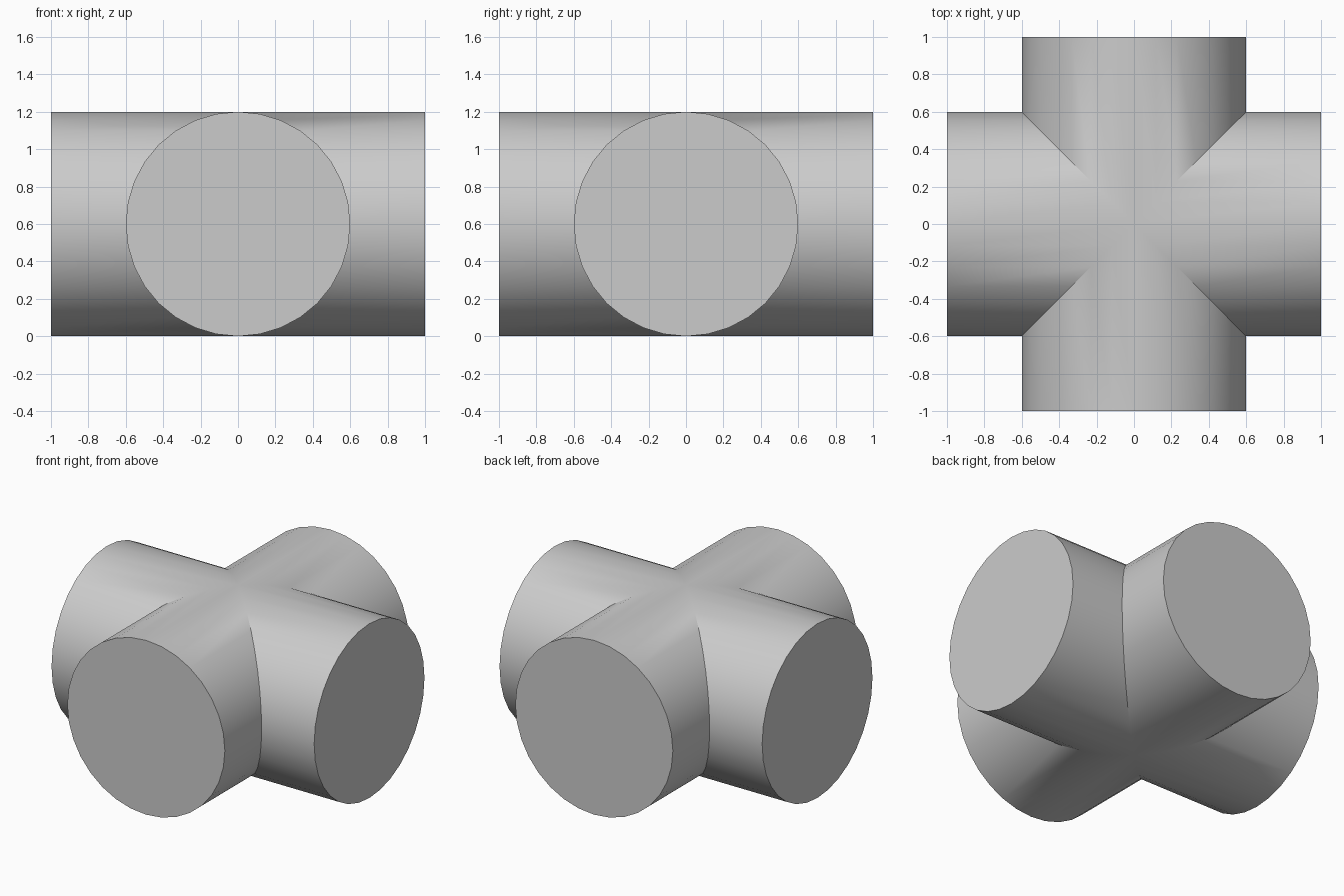
import bpy
import bmesh
from math import sin, cos, pi, radians
from mathutils import Matrix, Vector

RADIUS = 0.6
HALF_LENGTH = 1.0
SIDES = 32

default_cube = bpy.data.objects.get("Cube")
if default_cube:
    bpy.data.objects.remove(default_cube, do_unlink=True)

# Plain grey material
grey = bpy.data.materials.new("grey")
grey.use_nodes = True
colour = (0.6, 0.6, 0.6, 1)
grey.diffuse_color = colour
grey.node_tree.nodes["Principled BSDF"].inputs["Base Color"].default_value = colour


def add_arm(bm, turn):
    """Add one round arm, mitred at the centre against its neighbours."""
    spin = Matrix.Rotation(turn, 3, "Z")
    outer, inner = [], []
    for i in range(SIDES):
        a = 2 * pi * i / SIDES
        x, z = RADIUS * sin(a), RADIUS + RADIUS * cos(a)
        outer.append(bm.verts.new(spin @ Vector((x, HALF_LENGTH, z))))
        inner.append(bm.verts.new(spin @ Vector((x, abs(x), z))))
    for i in range(SIDES):
        j = (i + 1) % SIDES
        bm.faces.new((outer[i], outer[j], inner[j], inner[i]))
    bm.faces.new(outer)


# Four arms welded into one cross of pipes
bm = bmesh.new()
for quarter in range(4):
    add_arm(bm, quarter * pi / 2)
bmesh.ops.remove_doubles(bm, verts=bm.verts, dist=0.0001)
bmesh.ops.recalc_face_normals(bm, faces=bm.faces)
mesh = bpy.data.meshes.new("crossed_cylinders")
bm.to_mesh(mesh)
bm.free()
mesh.materials.append(grey)
cross = bpy.data.objects.new("crossed_cylinders", mesh)
bpy.context.collection.objects.link(cross)

# Smooth walls, sharp caps and mitres
for other in bpy.context.selected_objects:
    other.select_set(False)
bpy.context.view_layer.objects.active = cross
cross.select_set(True)
bpy.ops.object.shade_smooth_by_angle(angle=radians(30))
